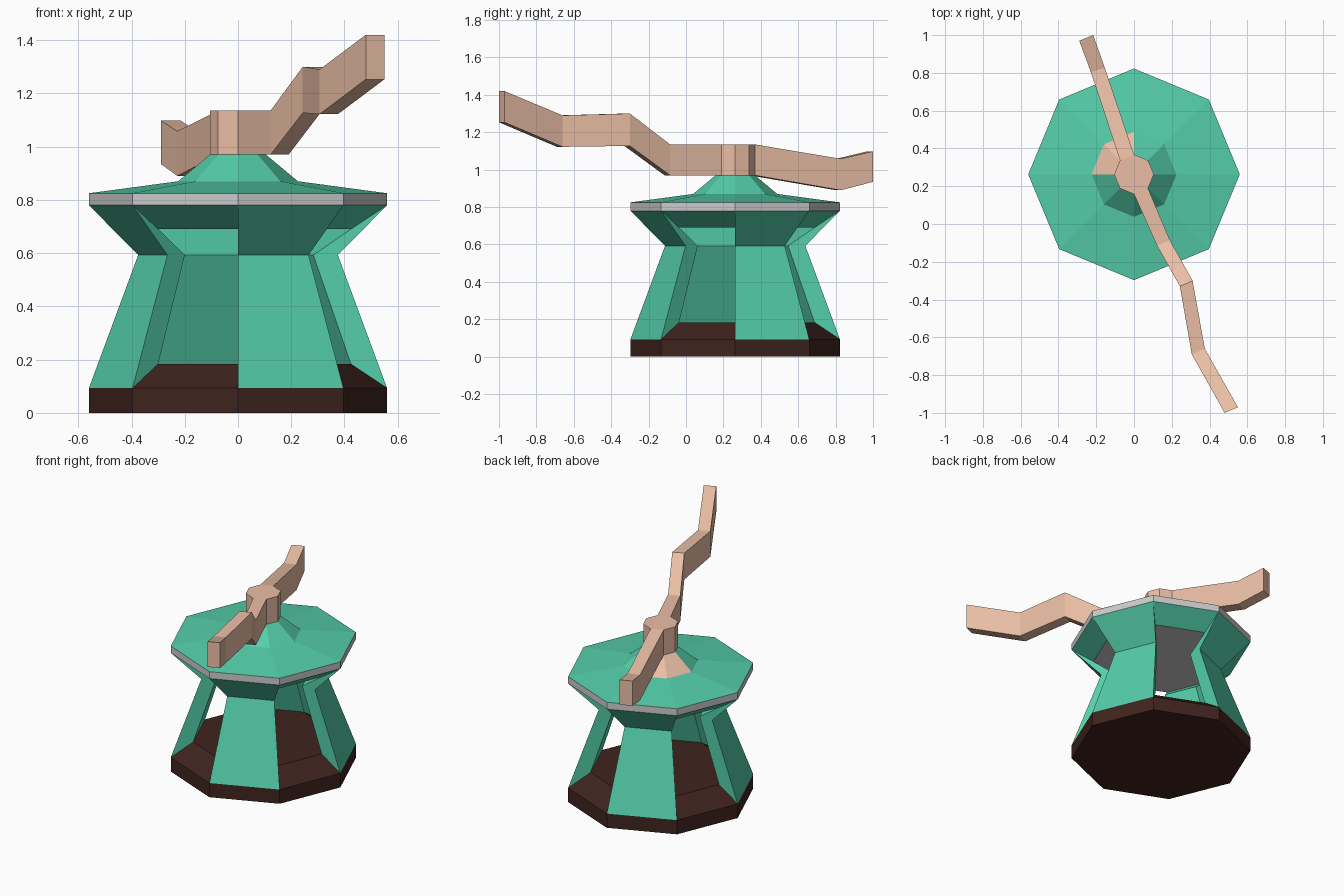
import bpy, bmesh
from math import cos, sin, pi

if "Cube" in bpy.data.objects:
    bpy.data.objects.remove(bpy.data.objects["Cube"])

CY = 0.263   # y of the octagonal tower's axis


def material(name, rgb):
    m = bpy.data.materials.new(name)
    m.diffuse_color = (*rgb, 1)
    m.use_nodes = True
    m.node_tree.nodes["Principled BSDF"].inputs["Base Color"].default_value = m.diffuse_color
    return m


TEAL = material("teal", (0.09, 0.62, 0.40))
BROWN = material("dark_brown", (0.05, 0.017, 0.013))
TAN = material("tan", (0.83, 0.52, 0.38))


def add_object(name, verts, faces, mats=(None,), slots=None):
    me = bpy.data.meshes.new(name)
    me.from_pydata(verts, [], faces)
    for m in mats:
        me.materials.append(m)
    if slots:
        for p, s in zip(me.polygons, slots):
            p.material_index = s
    bm = bmesh.new()
    bm.from_mesh(me)
    bmesh.ops.recalc_face_normals(bm, faces=bm.faces)
    bm.to_mesh(me)
    bm.free()
    ob = bpy.data.objects.new(name, me)
    bpy.context.collection.objects.link(ob)
    return ob


def polar(r, z, i):
    a = i * pi / 4
    return (r * cos(a), CY + r * sin(a), z)


def stack(name, rings, mat, bottom=True, top=True):
    """Octagonal solid from (radius, z) rings."""
    verts = [polar(r, z, i) for r, z in rings for i in range(8)]
    faces = [(k * 8 + i, k * 8 + (i + 1) % 8, k * 8 + 8 + (i + 1) % 8, k * 8 + 8 + i)
             for k in range(len(rings) - 1) for i in range(8)]
    if bottom:
        faces.append(tuple(range(7, -1, -1)))
    if top:
        n = (len(rings) - 1) * 8
        faces.append(tuple(range(n, n + 8)))
    return add_object(name, verts, faces, (mat,))


# Base with bevelled floor
stack("base", [(0.56, 0), (0.56, 0.093), (0.424, 0.184)], BROWN)

# Four thick wall panels on alternating sides
outer = [(0.56, 0.093), (0.375, 0.593), (0.56, 0.78)]
inner = [(0.424, 0.69), (0.283, 0.593), (0.424, 0.184)]
section = outer + inner
for n in range(4):
    verts = [polar(r, z, i) for i in (2 * n, 2 * n + 1) for r, z in section]
    sides = [(k, k + 1, k + 7, k + 6) for k in (0, 1, 3, 4)]
    ends = [(0, 1, 4, 5), (1, 2, 3, 4), (6, 7, 10, 11), (7, 8, 9, 10)]
    add_object(f"wall_panel_{n + 1}", verts, sides + ends, (TEAL,))

# Flared cornice with grey ceiling, rim and roof
stack("cornice", [(0.424, 0.69), (0.56, 0.78)], TEAL, False, False)
add_object("ceiling", [polar(0.424, 0.69, i) for i in range(8)], [tuple(range(7, -1, -1))])
stack("roof_rim", [(0.56, 0.78), (0.56, 0.825)], None, False, False)
roof = stack("roof", [(0.56, 0.825), (0.225, 0.87), (0.105, 0.97)], TEAL, False, False)
roof.data.materials.append(TAN)
for i in (10, 11):      # two tan faces on the upper cone
    roof.data.polygons[i].material_index = 1

# Rotor hub
stack("rotor_hub", [(0.105, 0.97), (0.105, 1.135)], TAN)


def blade(name, sections):
    """Loft of upright rectangles: (left x, y), (right x, y), bottom z, top z."""
    verts = []
    for l, r, lo, hi in sections:
        verts += [(*l, lo), (*r, lo), (*r, hi), (*l, hi)]
    faces = [(k * 4 + i, k * 4 + (i + 1) % 4, k * 4 + 4 + (i + 1) % 4, k * 4 + 4 + i)
             for k in range(len(sections) - 1) for i in range(4)]
    n = len(verts)
    faces += [(3, 2, 1, 0), (n - 4, n - 3, n - 2, n - 1)]
    add_object(name, verts, faces, (TAN,))


# Crooked blades
blade("front_blade", [
    (polar(0.105, 0, 6)[:2], polar(0.105, 0, 7)[:2], 0.97, 1.135),
    ((0.122, -0.115), (0.19, -0.085), 0.97, 1.135),
    ((0.243, -0.33), (0.31, -0.30), 1.127, 1.30),
    ((0.306, -0.69), (0.375, -0.66), 1.122, 1.29),
    ((0.48, -1.0), (0.55, -0.97), 1.253, 1.42)])
blade("back_blade", [
    (polar(0.105, 0, 3)[:2], polar(0.105, 0, 2)[:2], 0.97, 1.135),
    ((-0.228, 0.803), (-0.155, 0.828), 0.89, 1.058),
    ((-0.29, 0.97), (-0.216, 1.0), 0.935, 1.098)])
